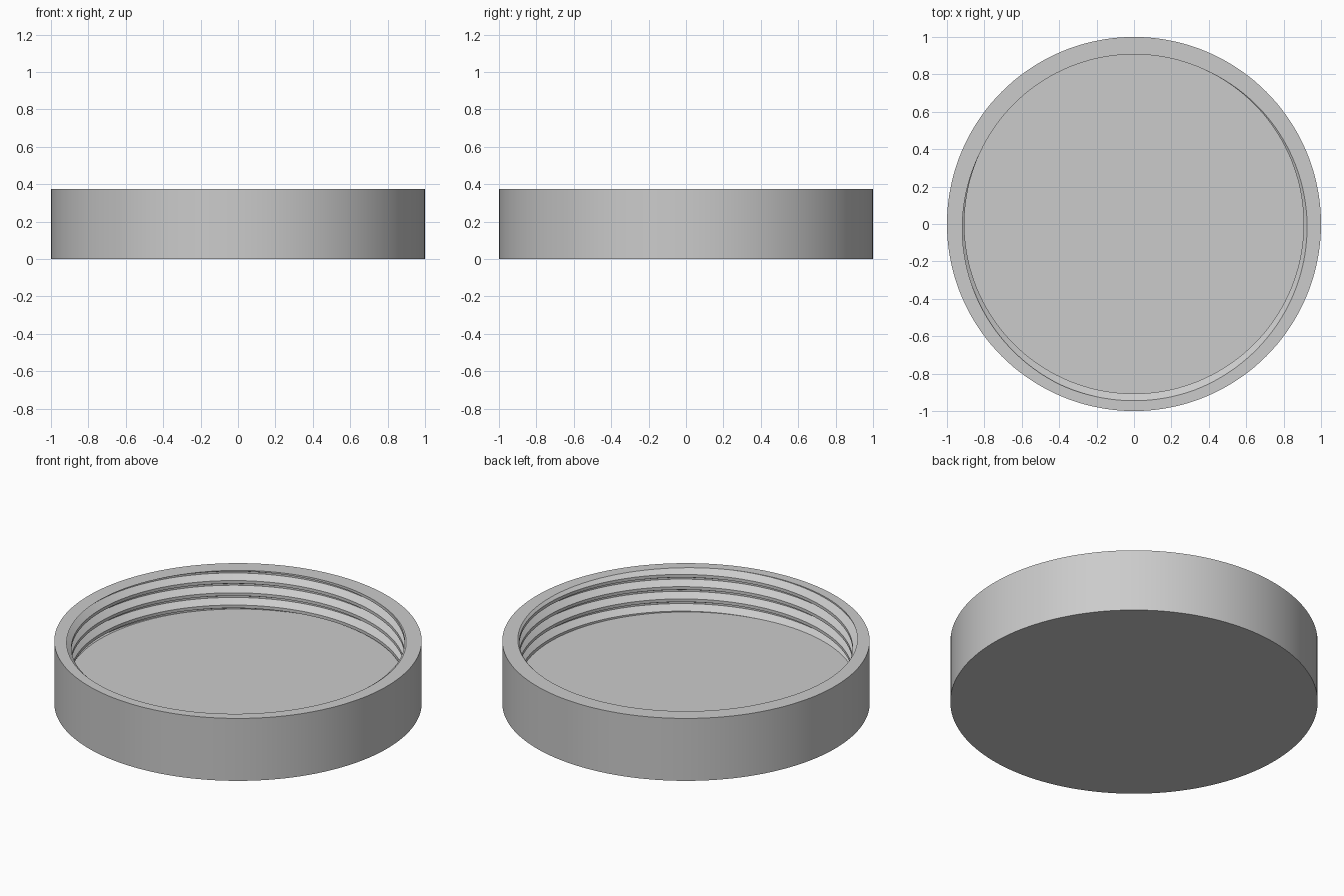
import bpy, bmesh, math

cube = bpy.data.objects.get("Cube")
if cube:
    bpy.data.objects.remove(cube, do_unlink=True)

SEGMENTS = 144
OUTER, ROOT, CREST = 1.0, 0.945, 0.907
HEIGHT, FLOOR, PITCH = 0.375, 0.125, 0.0735

# One turn of the thread, going down the wall: (degrees of phase, radius)
THREAD = [(65, CREST), (155, CREST), (245, ROOT), (290, ROOT), (425, CREST)]


def thread_radius(phase):
    """Inner wall radius at a thread phase in degrees."""
    phase = (phase - 65) % 360 + 65
    for (a, ra), (b, rb) in zip(THREAD, THREAD[1:]):
        if a <= phase <= b:
            return ra + (rb - ra) * (phase - a) / (b - a)
    return CREST


def wall_column(degrees):
    """Outer wall, rim and threaded inner wall at one angle, as (radius, z)."""
    column = [(OUTER, 0), (OUTER, HEIGHT)]
    for turn in range(-2, 6):
        for start, radius in THREAD[:-1]:
            phase = start + 360 * turn
            z = HEIGHT + PITCH * (degrees - phase) / 360
            kept = min(max(z, FLOOR), HEIGHT)
            if kept != z:
                radius = thread_radius(degrees - 360 * (kept - HEIGHT) / PITCH)
            column.append((radius, kept))
    return column


# Walls, rim and helical thread
bm = bmesh.new()
columns = []
for i in range(SEGMENTS + 1):
    degrees = 360 * i / SEGMENTS
    c, s = math.cos(math.radians(degrees)), math.sin(math.radians(degrees))
    columns.append([bm.verts.new((r * c, r * s, z)) for r, z in wall_column(degrees)])
for left, right in zip(columns, columns[1:]):
    for k in range(len(left) - 1):
        bm.faces.new((left[k], right[k], right[k + 1], left[k + 1]))
bmesh.ops.remove_doubles(bm, verts=bm.verts, dist=0.00002)

# Underside and inner floor
open_edges = [e for e in bm.edges if e.is_boundary]
bmesh.ops.holes_fill(bm, edges=open_edges, sides=0)
bmesh.ops.recalc_face_normals(bm, faces=bm.faces)

mesh = bpy.data.meshes.new("screw_lid")
bm.to_mesh(mesh)
bm.free()
lid = bpy.data.objects.new("screw_lid", mesh)
bpy.context.collection.objects.link(lid)

# Plain grey material
grey = bpy.data.materials.new("light_grey")
grey.use_nodes = True
colour = (0.6, 0.6, 0.6, 1)
grey.diffuse_color = colour
for node in grey.node_tree.nodes:
    if node.type == "BSDF_PRINCIPLED":
        node.inputs["Base Color"].default_value = colour
mesh.materials.append(grey)

# Smooth walls with crisp rim and thread edges
bpy.ops.object.select_all(action="DESELECT")
lid.select_set(True)
bpy.context.view_layer.objects.active = lid
bpy.ops.object.shade_smooth_by_angle(angle=math.radians(25))
